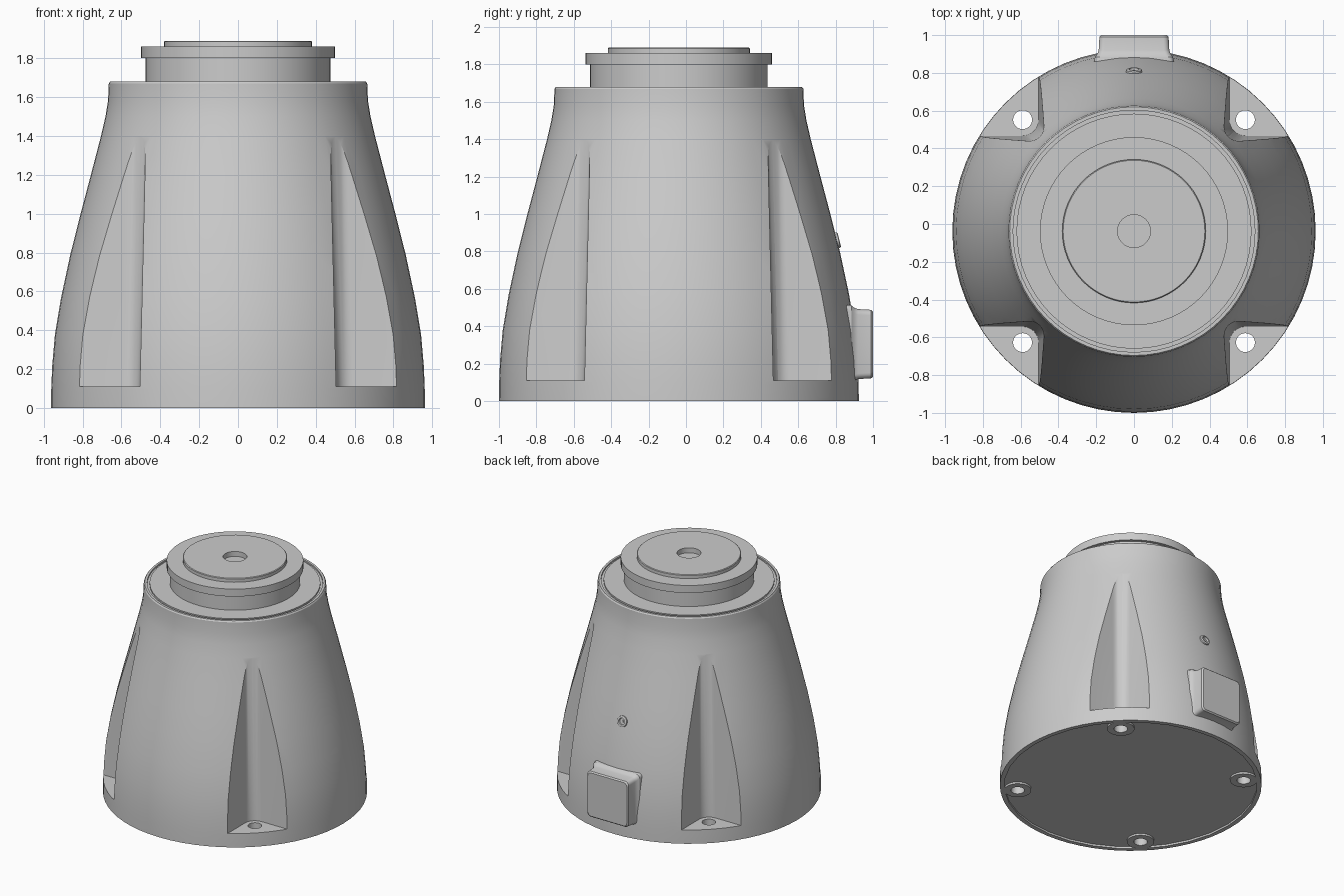
import bpy, bmesh, math
from mathutils import Matrix, Vector

if "Cube" in bpy.data.objects:
    bpy.data.objects.remove(bpy.data.objects["Cube"])

AXIS_Y = -0.038      # the round parts share this axis
BOLT = 0.59          # bolt offset from the axis, both ways
CORNERS = [(sx, sy) for sx in (-1, 1) for sy in (-1, 1)]

grey = bpy.data.materials.new("light_grey")
grey.use_nodes = True
colour = (0.6, 0.6, 0.6, 1)
grey.diffuse_color = colour
grey.node_tree.nodes["Principled BSDF"].inputs["Base Color"].default_value = colour


def make(name, bm, matrix=None):
    bmesh.ops.remove_doubles(bm, verts=bm.verts, dist=1e-5)
    bmesh.ops.recalc_face_normals(bm, faces=bm.faces)
    mesh = bpy.data.meshes.new(name)
    bm.to_mesh(mesh)
    bm.free()
    mesh.materials.append(grey)
    obj = bpy.data.objects.new(name, mesh)
    bpy.context.collection.objects.link(obj)
    obj.matrix_world = matrix or Matrix.Translation((0, AXIS_Y, 0))
    return obj


def lathe(name, profile, steps=64, matrix=None):
    bm = bmesh.new()
    verts = [bm.verts.new((r, 0, z)) for r, z in profile]
    edges = [bm.edges.new(pair) for pair in zip(verts, verts[1:])]
    bmesh.ops.spin(bm, geom=verts + edges, axis=(0, 0, 1), cent=(0, 0, 0),
                   angle=math.tau, steps=steps, use_merge=False)
    return make(name, bm, matrix)


def loft(name, loops, matrix=None):
    """Skin between point loops of equal length, with closed ends."""
    bm = bmesh.new()
    rings = [[bm.verts.new(p) for p in loop] for loop in loops]
    for low, high in zip(rings, rings[1:]):
        for i in range(len(low)):
            j = (i + 1) % len(low)
            bm.faces.new((low[i], low[j], high[j], high[i]))
    bm.faces.new(rings[0])
    bm.faces.new(rings[-1])
    return make(name, bm, matrix)


def rod(name, x, y, radius, z0, z1):
    return lathe(name, [(0, z0), (radius, z0), (radius, z1), (0, z1)], 32,
                 Matrix.Translation((x, y + AXIS_Y, 0)))


def cut(target, cutters):
    for cutter in cutters:
        mod = target.modifiers.new("cut", 'BOOLEAN')
        mod.object, mod.operation, mod.solver = cutter, 'DIFFERENCE', 'EXACT'
    graph = bpy.context.evaluated_depsgraph_get()
    mesh = bpy.data.meshes.new_from_object(target.evaluated_get(graph))
    target.modifiers.clear()
    target.data = mesh
    for cutter in cutters:
        bpy.data.objects.remove(cutter)


def pocket_loop(inner, z, sx, sy):
    """Square corner region with a rounded inner corner."""
    radius, far = 0.085, 1.2
    pts = [(far, far), (inner, far)]
    for i in range(9):
        a = math.pi + i * math.pi / 16
        pts.append((inner + radius + radius * math.cos(a),
                    inner + radius + radius * math.sin(a)))
    pts.append((far, inner))
    return [(sx * x, sy * y, z) for x, y in pts]


def rounded_square(half, y, radius=0.03):
    pts = []
    for k in range(4):
        for i in range(6):
            a = (k + i / 5) * math.pi / 2
            cx = (half - radius) * (1 if k in (0, 3) else -1)
            cz = (half - radius) * (1 if k in (0, 1) else -1)
            pts.append((cx + radius * math.cos(a), y, cz + radius * math.sin(a)))
    return pts


# Bell-shaped housing with a grooved top rim
body = lathe("housing", [
    (0, 0), (0.962, 0), (0.961, 0.1), (0.956, 0.22), (0.942, 0.38), (0.91, 0.57),
    (0.863, 0.79), (0.81, 1.0), (0.757, 1.2), (0.705, 1.4), (0.682, 1.5),
    (0.669, 1.58), (0.665, 1.67), (0.658, 1.68), (0.64, 1.68), (0.64, 1.668),
    (0.622, 1.668), (0.622, 1.68), (0, 1.68)])

# Shallow underside recess that leaves a ring and four bosses
recess = rod("recess_cutter", 0, 0, 0.93, -0.05, 0.015)
cut(recess, [rod("boss_cutter", sx * BOLT, sy * BOLT, 0.1, -0.1, 0.1)
             for sx, sy in CORNERS])

# Corner pockets and their bolt holes
cutters = [recess]
for sx, sy in CORNERS:
    cutters.append(loft("pocket_cutter", [pocket_loop(0.505, 0.11, sx, sy),
                                          pocket_loop(0.472, 1.5, sx, sy)]))
    cutters.append(rod("bolt_cutter", sx * BOLT, sy * BOLT, 0.05, -0.1, 0.2))
cut(body, cutters)

# Neck, flange and raised top disc with a central socket
cap = lathe("top_flange", [
    (0, 1.67), (0.475, 1.67), (0.475, 1.8), (0.498, 1.8), (0.498, 1.86),
    (0.38, 1.86), (0.38, 1.885), (0.375, 1.89), (0.087, 1.89), (0.087, 1.85), (0, 1.85)])

# Connector block on the back, flared where it meets the housing
block = loft("connector_block", [
    rounded_square(half, y) for half, y in
    ((0.22, 0.8), (0.207, 0.885), (0.194, 0.9), (0.187, 0.92),
     (0.183, 0.99), (0.174, 1.0))], Matrix.Translation((0, 0, 0.305)))

# Small ringed plug above the connector
plug = lathe("plug_ring", [
    (0, -0.03), (0.045, -0.03), (0.042, 0.006), (0.036, 0.01), (0.026, 0.01),
    (0.022, -0.008), (0.012, -0.008), (0.01, 0.002), (0, 0.002)], 24,
    Matrix.Translation((0, 0.848 + AXIS_Y, 0.86)) @ Matrix.Rotation(math.radians(-76), 4, 'X'))

# Smooth shading with crisp edges
bpy.ops.object.select_all(action='DESELECT')
for obj in (body, cap, block, plug):
    obj.select_set(True)
bpy.context.view_layer.objects.active = body
bpy.ops.object.shade_smooth_by_angle(angle=math.radians(30))
